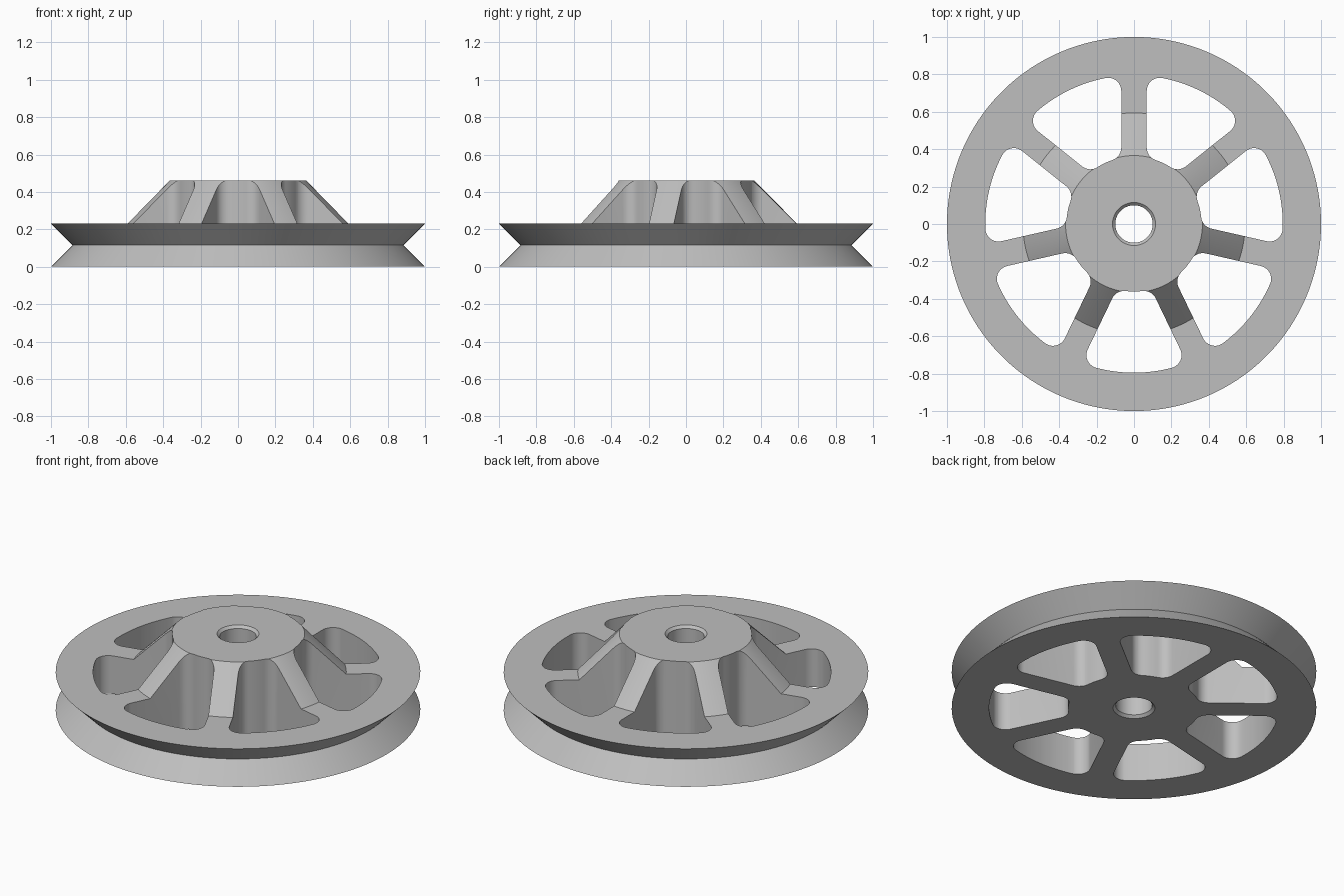
import bpy, bmesh, math
from mathutils import Matrix, Vector

if "Cube" in bpy.data.objects:
    bpy.data.objects.remove(bpy.data.objects["Cube"])

SPOKES = 7
SPOKE_HALF = 0.068
FILLET = 0.07
INNER, OUTER = 0.361, 0.795
SIDES = 140


def add_object(name, bm):
    bmesh.ops.recalc_face_normals(bm, faces=bm.faces)
    mesh = bpy.data.meshes.new(name)
    bm.to_mesh(mesh)
    bm.free()
    obj = bpy.data.objects.new(name, mesh)
    bpy.context.collection.objects.link(obj)
    return obj


def arc(centre, radius, start, end, steps):
    angles = [start + (end - start) * i / steps for i in range(steps + 1)]
    return [centre + radius * Vector((math.cos(a), math.sin(a))) for a in angles]


def window_outline():
    """Rounded opening between two spokes, centred on the +x axis."""
    half = math.pi / SPOKES
    origin = Vector((0, 0))
    offset = SPOKE_HALF + FILLET

    def fillet_centre(radius):
        angle = half - math.asin(offset / radius)
        return angle, radius * Vector((math.cos(angle), math.sin(angle)))

    a_out, c_out = fillet_centre(OUTER - FILLET)
    a_in, c_in = fillet_centre(INNER + FILLET)
    side = half + math.pi / 2
    pts = arc(origin, OUTER, 0, a_out, 8)[:-1]
    pts += arc(c_out, FILLET, a_out, side, 10)
    pts += arc(c_in, FILLET, side, a_in + math.pi, 8)
    pts += arc(origin, INNER, a_in, 0, 4)[1:]
    return pts + [Vector((p.x, -p.y)) for p in reversed(pts[1:-1])]


# Wheel body: bore, hub, cone, rim and V groove turned as one profile
profile = [(0.115, 0), (1, 0), (0.885, 0.115), (1, 0.23), (0.594, 0.23),
           (0.366, 0.46), (0.115, 0.46), (0.1, 0.445), (0.1, 0.015)]
bm = bmesh.new()
verts = [bm.verts.new((r, 0, z)) for r, z in profile]
edges = [bm.edges.new((v, verts[i - 1])) for i, v in enumerate(verts)]
bmesh.ops.spin(bm, geom=verts + edges, cent=(0, 0, 0), axis=(0, 0, 1),
               angle=math.tau, steps=SIDES, use_merge=True)
bmesh.ops.remove_doubles(bm, verts=bm.verts, dist=1e-5)
wheel = add_object("pulley_wheel", bm)

# Window cutters between the spokes
bm = bmesh.new()
outline = window_outline()
for i in range(SPOKES):
    turn = Matrix.Rotation(-math.pi / 2 + math.tau * i / SPOKES, 3, 'Z')
    face = bm.faces.new([bm.verts.new(turn @ Vector((p.x, p.y, -0.1))) for p in outline])
    top = bmesh.ops.extrude_face_region(bm, geom=[face])["geom"]
    bmesh.ops.translate(bm, vec=(0, 0, 0.8),
                        verts=[g for g in top if isinstance(g, bmesh.types.BMVert)])
cutter = add_object("window_cutter", bm)
cutter.hide_render = True

cut = wheel.modifiers.new("windows", 'BOOLEAN')
cut.operation = 'DIFFERENCE'
cut.solver = 'EXACT'
cut.object = cutter
bpy.ops.object.select_all(action='DESELECT')
wheel.select_set(True)
bpy.context.view_layer.objects.active = wheel
bpy.ops.object.modifier_apply(modifier=cut.name)
bpy.data.objects.remove(cutter)
bpy.ops.object.shade_smooth_by_angle(angle=math.radians(30))

# Plain grey finish
grey = bpy.data.materials.new("plain_grey")
grey.use_nodes = True
colour = (0.52, 0.52, 0.52, 1)
grey.diffuse_color = colour
grey.node_tree.nodes["Principled BSDF"].inputs["Base Color"].default_value = colour
wheel.data.materials.clear()
wheel.data.materials.append(grey)
